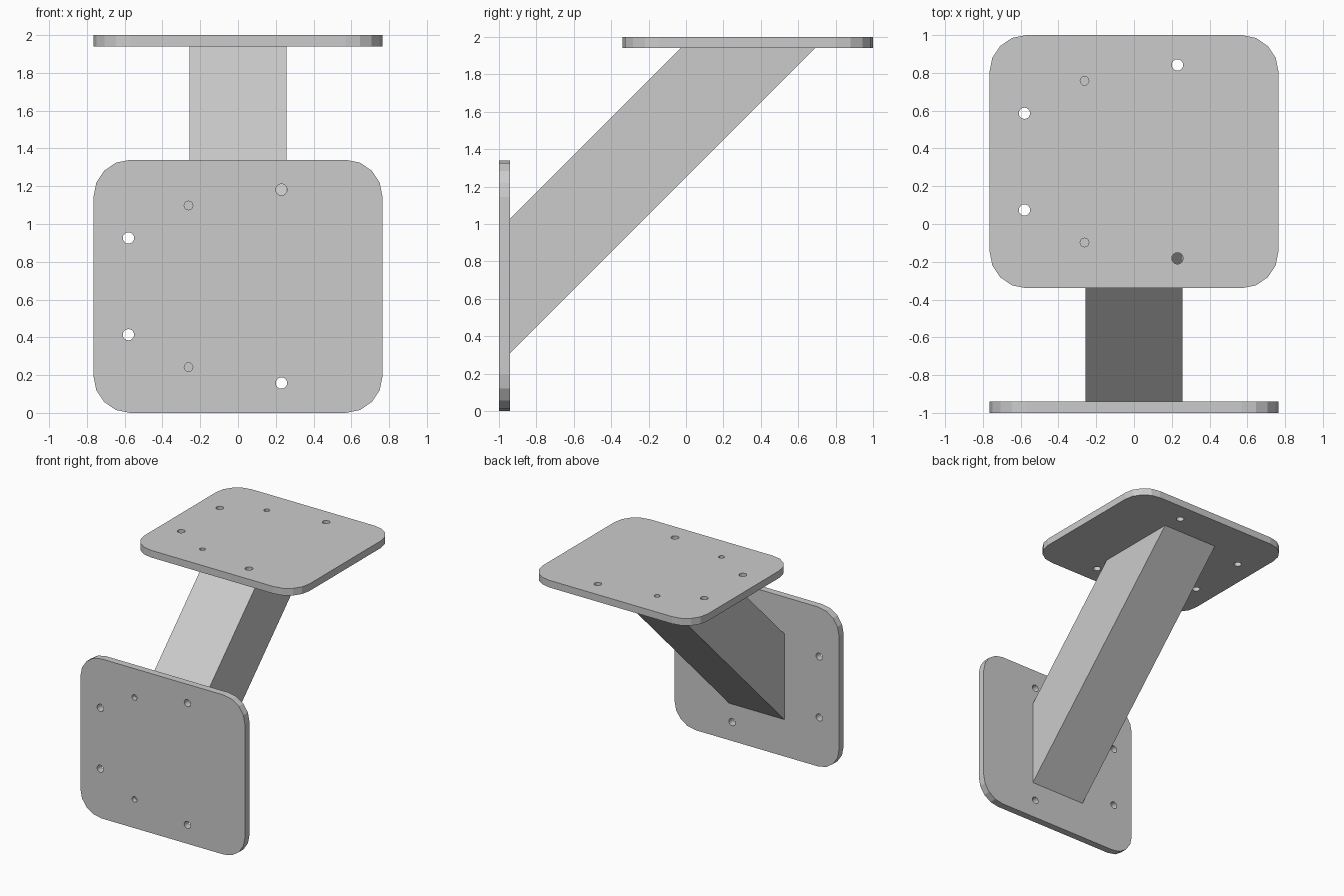
import bpy, bmesh
from math import sin, cos, pi, radians
from mathutils import Matrix

if "Cube" in bpy.data.objects:
    bpy.data.objects.remove(bpy.data.objects["Cube"])

W, H, T, R = 0.765, 0.67, 0.06, 0.195   # plate half width, half height, thickness, corner radius


def prism(name, ring, offset):
    """Extrude a closed ring of points by an offset vector into a solid."""
    bm = bmesh.new()
    face = bm.faces.new([bm.verts.new(p) for p in ring])
    new = bmesh.ops.extrude_face_region(bm, geom=[face])["geom"]
    bmesh.ops.translate(bm, vec=offset,
                        verts=[v for v in new if isinstance(v, bmesh.types.BMVert)])
    bmesh.ops.recalc_face_normals(bm, faces=bm.faces)
    return finish(name, bm)


def finish(name, bm):
    mesh = bpy.data.meshes.new(name)
    bm.to_mesh(mesh)
    bm.free()
    obj = bpy.data.objects.new(name, mesh)
    bpy.context.collection.objects.link(obj)
    return obj


def hole_cutter():
    """Four through holes and two blind pilot holes, mirrored about the mid line."""
    bm = bmesh.new()
    for x, y, r, floor in ((-0.58, 0.256, 0.03, -0.05),
                           (0.23, 0.512, 0.03, -0.05),
                           (-0.262, 0.428, 0.023, 0.02)):
        for side in (-1, 1):
            top = T + 0.05
            bmesh.ops.create_cone(bm, cap_ends=True, segments=16, radius1=r, radius2=r,
                                  depth=top - floor,
                                  matrix=Matrix.Translation((x, side * y, (top + floor) / 2)))
    obj = finish("hole_cutter", bm)
    obj.hide_render = True
    return obj


def plate(name, location, tilt):
    # rounded outline, four segments per corner
    ring = []
    for q, (sx, sy) in enumerate(((1, 1), (-1, 1), (-1, -1), (1, -1))):
        for i in range(5):
            a = (q + i / 4) * pi / 2
            ring.append((sx * (W - R) + R * cos(a), sy * (H - R) + R * sin(a), 0))
    obj = prism(name, ring, (0, 0, T))
    # drill the holes
    cutter = hole_cutter()
    mod = obj.modifiers.new("holes", 'BOOLEAN')
    mod.operation, mod.solver, mod.object = 'DIFFERENCE', 'EXACT', cutter
    bpy.context.view_layer.objects.active = obj
    bpy.ops.object.modifier_apply(modifier=mod.name)
    bpy.data.objects.remove(cutter)
    obj.location = location
    obj.rotation_euler.x = radians(tilt)
    return obj


# plates: outer faces point to the front and up
plate("wall_plate", (0, -1 + T, H), 90)
plate("top_plate", (0, 1 - H, 2 - T), 0)

# diagonal square arm, mitred flat against both plates
A = 0.257
side = [(-0.94, 0.31), (0.69, 1.94), (-0.03, 1.94), (-0.94, 1.03)]
prism("diagonal_arm", [(-A, y, z) for y, z in side], (2 * A, 0, 0))
